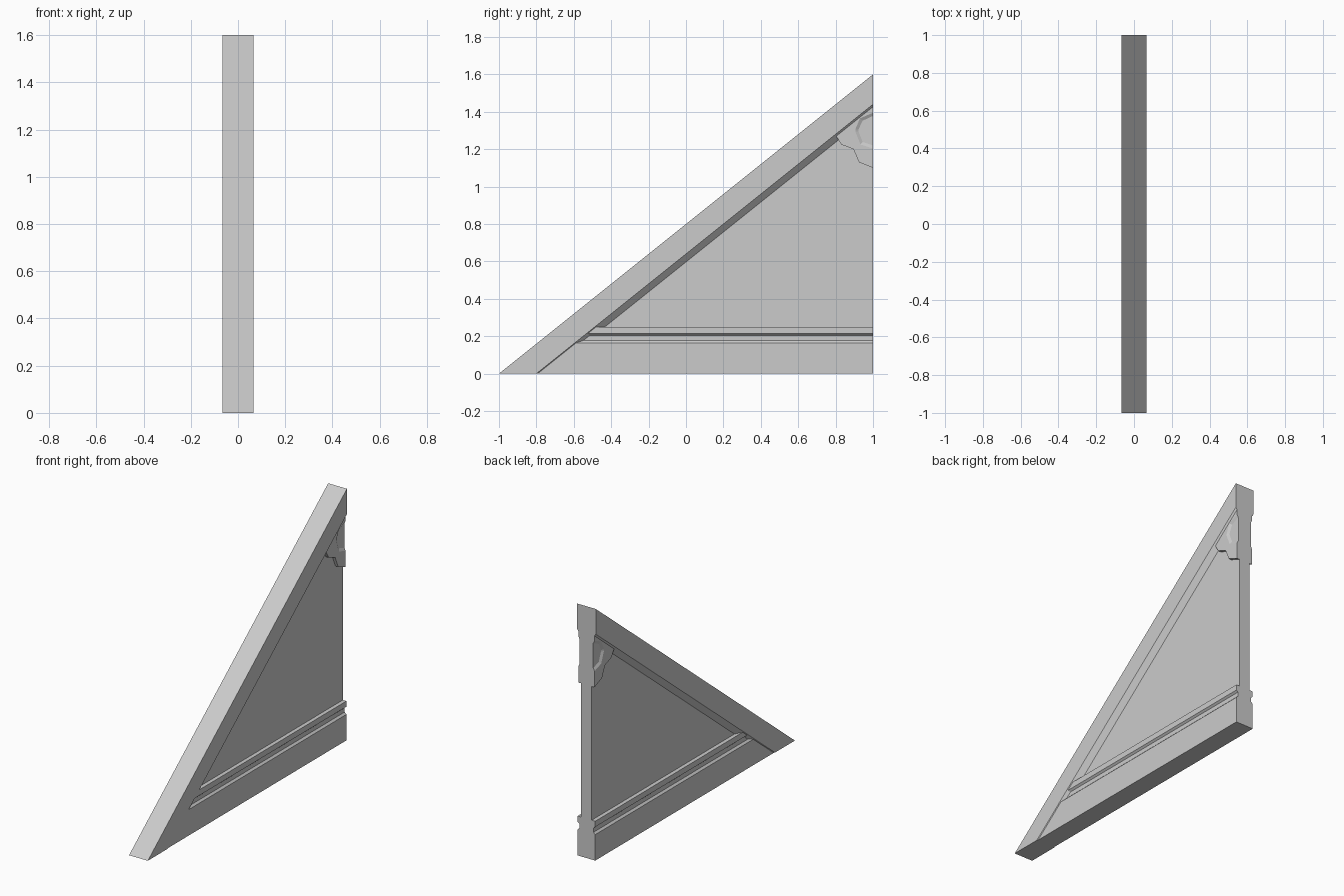
import bpy
import bmesh
from mathutils import Vector

if "Cube" in bpy.data.objects:
    bpy.data.objects.remove(bpy.data.objects["Cube"])

SLOPE = 0.8
HALF = 0.066          # half thickness of the rafter
PANEL_HALF = 0.037    # half thickness of the infill panel

grey = bpy.data.materials.new("plain grey")
grey.use_nodes = True
colour = (0.6, 0.6, 0.6, 1)
grey.diffuse_color = colour
grey.node_tree.nodes["Principled BSDF"].inputs["Base Color"].default_value = colour


def finish(bm, name):
    bmesh.ops.recalc_face_normals(bm, faces=bm.faces)
    mesh = bpy.data.meshes.new(name)
    bm.to_mesh(mesh)
    bm.free()
    mesh.materials.append(grey)
    obj = bpy.data.objects.new(name, mesh)
    bpy.context.collection.objects.link(obj)
    return obj


def prism(points, offset):
    """Closed outline swept along an offset vector."""
    bm = bmesh.new()
    face = bm.faces.new([bm.verts.new(p) for p in points])
    swept = bmesh.ops.extrude_face_region(bm, geom=[face], use_keep_orig=True)
    verts = [g for g in swept["geom"] if isinstance(g, bmesh.types.BMVert)]
    bmesh.ops.translate(bm, verts=verts, vec=offset)
    return bm


def cut(bm, point, outward):
    """Trim away everything on the outward side of a plane and cap it."""
    geom = bm.verts[:] + bm.edges[:] + bm.faces[:]
    res = bmesh.ops.bisect_plane(bm, geom=geom, plane_co=point,
                                 plane_no=outward, clear_outer=True)
    edges = [g for g in res["geom_cut"] if isinstance(g, bmesh.types.BMEdge)]
    bmesh.ops.contextual_create(bm, geom=edges)


def mirrored(half_profile):
    return half_profile + [(-x, z) for x, z in reversed(half_profile)]


# Sloping rafter with a bevelled underside
section = mirrored([(HALF, 0), (HALF, 0.16), (PANEL_HALF, 0.203)])
top = 2 * SLOPE
bm = prism([(x, 1, top - d) for x, d in section], Vector((0, -2, -top)))
cut(bm, (0, 0, 0), (0, 0, -1))
finish(bm, "rafter")

# Moulded base beam, trimmed to end inside the rafter
section = mirrored([(0.062, 0), (0.062, 0.165), (0.05, 0.177),
                    (0.05, 0.204), (0.062, 0.214), (0.062, 0.25)])
bm = prism([(x, 1, z) for x, z in section], Vector((0, -2, 0)))
cut(bm, (0, -0.9, 0), (0, -SLOPE, 1))
finish(bm, "base_beam")

# Thin triangular infill panel
bm = prism([(-PANEL_HALF, y, z) for y, z in [(-0.875, 0), (1, 0), (1, 1.5)]],
           Vector((2 * PANEL_HALF, 0, 0)))
finish(bm, "infill_panel")

# Apex bracket: carved outline with a sunken, bevel-edged pocket on both sides
outline = [(1, 1.46), (0.79, 1.292), (0.83, 1.225),
           (0.895, 1.2), (0.925, 1.13), (1, 1.1)]
rim = [(1, 1.395), (0.93, 1.365), (0.905, 1.305),
       (0.905, 1.295), (0.933, 1.225), (1, 1.203)]
floor = [(1, 1.378), (0.944, 1.352), (0.922, 1.305),
         (0.922, 1.295), (0.945, 1.238), (1, 1.22)]
bm = bmesh.new()
sides = []
for side in (1, -1):
    rings = [[bm.verts.new((side * x, y, z)) for y, z in ring]
             for ring, x in ((outline, 0.057), (rim, 0.057), (floor, 0.048))]
    for a, b in zip(rings, rings[1:]):
        for i in range(len(a) - 1):
            bm.faces.new((a[i], a[i + 1], b[i + 1], b[i]))
    bm.faces.new(rings[2])
    sides.append(rings)
left, right = sides
for i in range(len(outline) - 1):
    bm.faces.new((left[0][i], left[0][i + 1], right[0][i + 1], right[0][i]))
end = [r[0] for r in left] + [r[-1] for r in reversed(left)]
end += [r[-1] for r in right] + [r[0] for r in reversed(right)]
bm.faces.new(end)
finish(bm, "apex_bracket")
